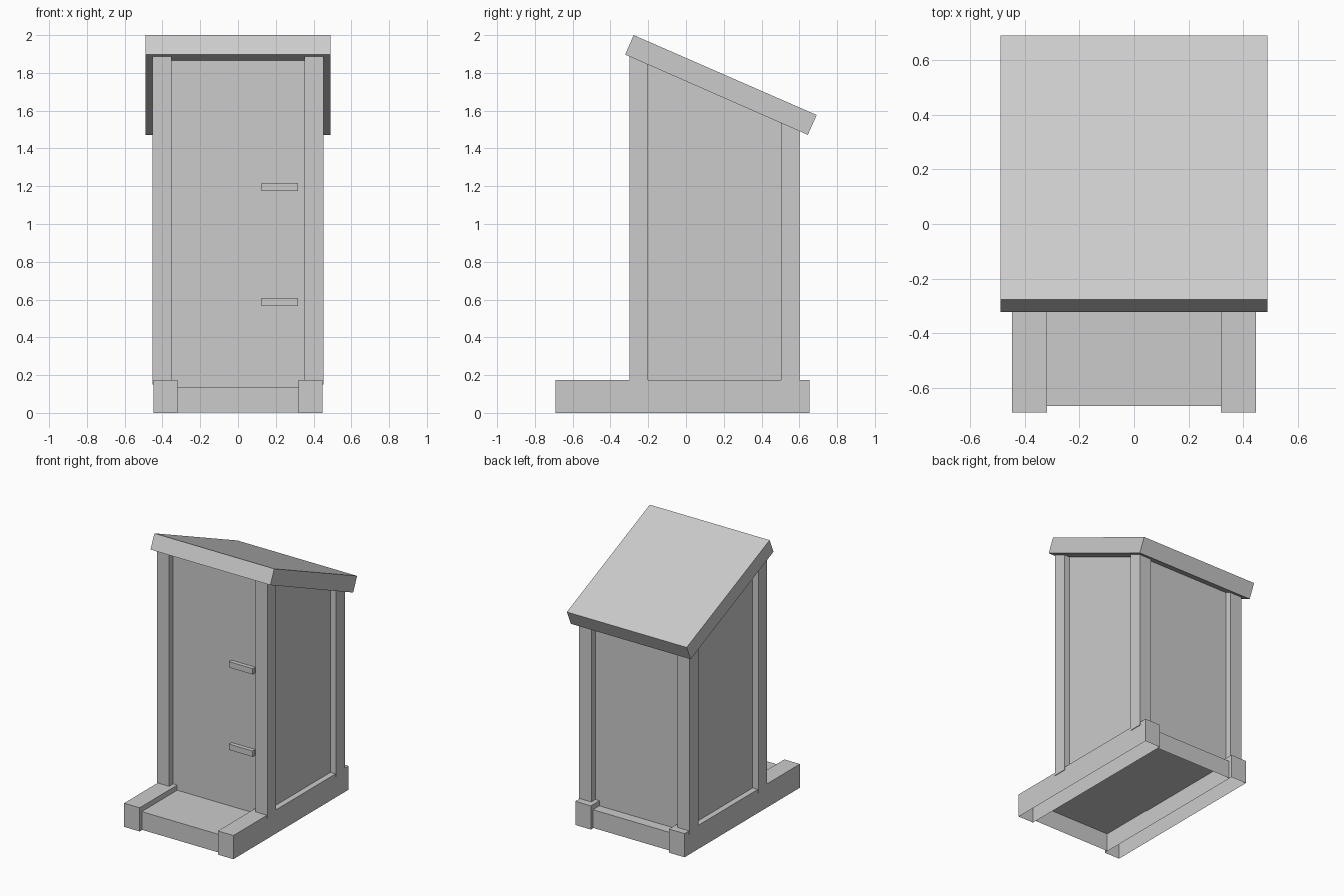
import bpy, bmesh

if "Cube" in bpy.data.objects:
    bpy.data.objects.remove(bpy.data.objects["Cube"])


def prism(name, profile, x0, x1, drop=None):
    """Extrude a (y, z) outline from x0 to x1; drop(normal) picks faces to leave open."""
    bm = bmesh.new()
    face = bm.faces.new([bm.verts.new((x0, y, z)) for y, z in profile])
    ext = bmesh.ops.extrude_face_region(bm, geom=[face], use_keep_orig=True)
    verts = [g for g in ext["geom"] if isinstance(g, bmesh.types.BMVert)]
    bmesh.ops.translate(bm, verts=verts, vec=(x1 - x0, 0, 0))
    bmesh.ops.recalc_face_normals(bm, faces=bm.faces)
    bm.normal_update()
    if drop:
        gone = [f for f in bm.faces if drop(f.normal)]
        bmesh.ops.delete(bm, geom=gone, context='FACES')
    mesh = bpy.data.meshes.new(name)
    bm.to_mesh(mesh)
    bm.free()
    ob = bpy.data.objects.new(name, mesh)
    bpy.context.collection.objects.link(ob)
    return ob


def rect(y0, y1, z0, z1):
    return [(y0, z0), (y1, z0), (y1, z1), (y0, z1)]


def under_roof(y):
    """Height of the roof's underside at depth y."""
    return 1.897 - (y + 0.322) * 0.4395


def sloped(y0, y1, z0):
    return [(y0, z0), (y1, z0), (y1, under_roof(y1)), (y0, under_roof(y0))]


# Skids and corner posts on both sides
for side, s in (("left", -1), ("right", 1)):
    prism(f"{side}_skid", rect(-0.692, 0.655, 0, 0.175), s * 0.32, s * 0.447,
          lambda n: n.z < -0.9)
    prism(f"{side}_front_post", sloped(-0.3, -0.2, 0.15), s * 0.353, s * 0.452)
    prism(f"{side}_back_post", sloped(0.502, 0.602, 0.15), s * 0.353, s * 0.452)

# Floor deck between the skids, hollow underneath
prism("floor_deck", rect(-0.667, 0.63, 0.003, 0.137), -0.32, 0.32,
      lambda n: n.z < -0.9 or abs(n.x) > 0.9)

# Recessed cabin walls
prism("cabin_walls", sloped(-0.253, 0.555, 0.132), -0.405, 0.405)

# Slanted roof slab
prism("roof", [(-0.322, 1.897), (0.645, 1.472), (0.692, 1.577), (-0.277, 2.0)],
      -0.49, 0.49)

# Two bars on the front
for name, z in (("lower_bar", 0.566), ("upper_bar", 1.175)):
    prism(name, rect(-0.283, -0.25, z, z + 0.043), 0.125, 0.318)
